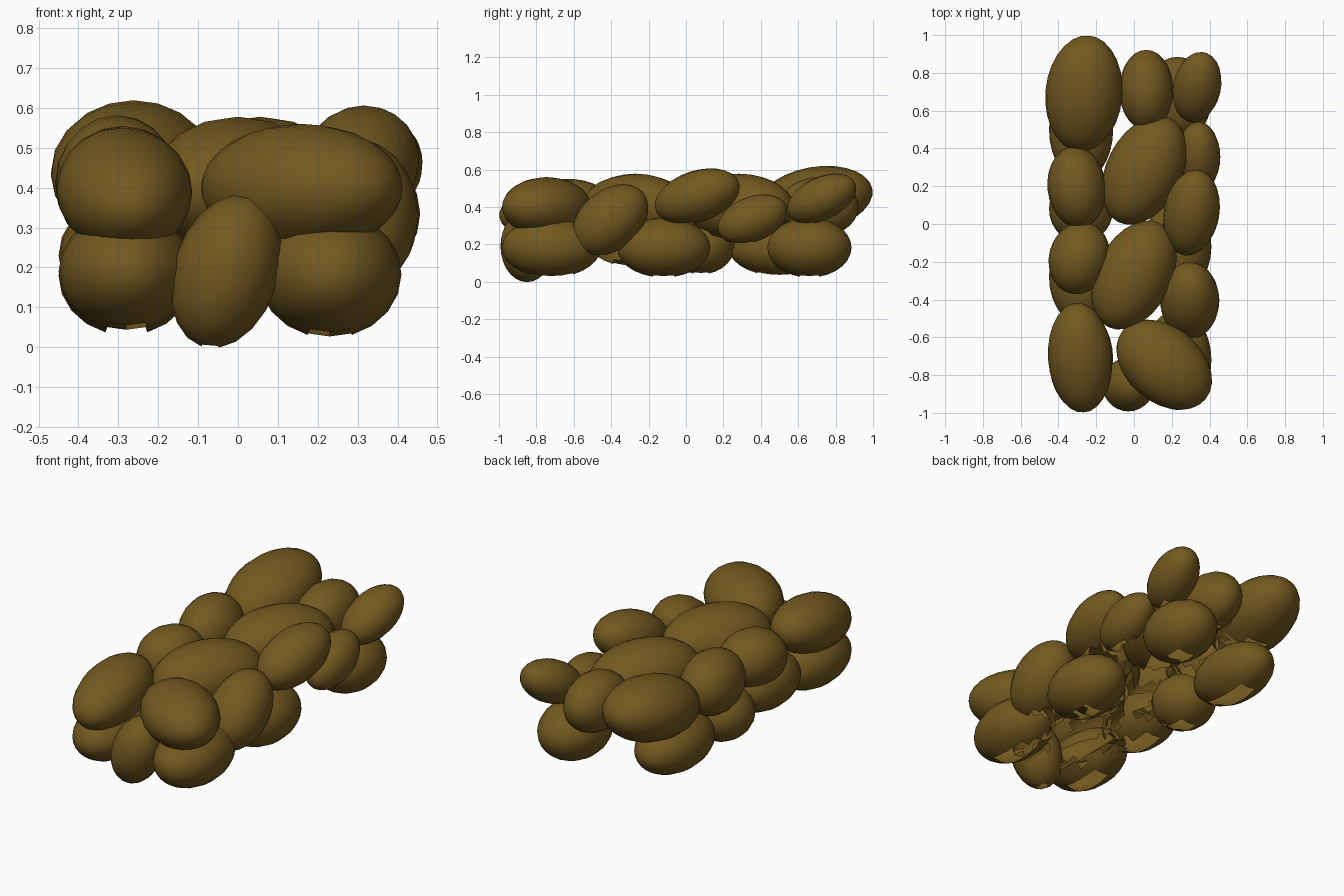
import bpy, bmesh, math
from mathutils import Vector, Matrix, Euler
from mathutils.bvhtree import BVHTree

if "Cube" in bpy.data.objects:
    bpy.data.objects.remove(bpy.data.objects["Cube"])

mat = bpy.data.materials.new("earthy_brown")
mat.diffuse_color = (0.17, 0.1, 0.014, 1)
mat.use_nodes = True
mat.node_tree.nodes["Principled BSDF"].inputs["Base Color"].default_value = mat.diffuse_color
meshes = {}


def lump(name, x, y, z, rx, ry, rz, yaw=0, pitch=0, roll=0):
    """One rounded lump, longest along y before it is tilted."""
    bm = bmesh.new()
    turn = Euler([math.radians(a) for a in (pitch, roll, yaw)]).to_matrix().to_4x4()
    m = Matrix.Translation((x, y, z)) @ turn @ Matrix.Diagonal((rx, ry, rz, 1))
    pole = Matrix.Rotation(math.pi / 2, 4, 'X')
    bmesh.ops.create_uvsphere(bm, u_segments=20, v_segments=14, radius=1, matrix=m @ pole)
    bm.normal_update()
    meshes[name] = bm


# upper layer
lump("upper_back_left", -.265, .69, .442, .204, .312, .172, yaw=-5, pitch=10)
lump("upper_back_middle", .065, .71, .4, .143, .212, .16)
lump("upper_back_right", .333, .725, .445, .127, .2, .115, yaw=-12, pitch=25)
lump("upper_right_back", .342, .355, .335, .115, .195, .12, pitch=22)
lump("upper_right_middle", .305, .06, .457, .147, .237, .137, yaw=-10, pitch=18)
lump("upper_right_front", .295, -.405, .33, .157, .23, .16, pitch=40)
lump("upper_left_back", -.303, .195, .41, .155, .217, .172, yaw=6)
lump("upper_left_front", -.29, -.18, .4, .16, .194, .155, yaw=-15)
lump("upper_front_left", -.285, -.708, .393, .17, .294, .152, yaw=4, pitch=10)
lump("upper_front_right", .16, -.745, .4, .2, .285, .16, yaw=50)
for part, x, y in (("back", .055, .285), ("front", 0, -.27)):
    lump("upper_centre_" + part, x, y, .4, .2, .308, .178, yaw=-27)

# lower layer: an upright lump in front, then a row along each side
lump("lower_front_middle", -.03, -.85, .19, .132, .142, .198, roll=18)
for part, y, length in (("front", -.72, .265), ("middle", -.12, .25), ("back", .66, .225)):
    lump("lower_right_" + part, .23, y, .183, .18, length, .16)
for part, y, z, length in (("front", -.72, .19, .265), ("middle", -.28, .23, .25),
                           ("inner", .08, .19, .18), ("back", .5, .18, .27)):
    lump("lower_left_" + part, -.28, y, z, .17, length, .15)

trees = [BVHTree.FromBMesh(b) for b in meshes.values()]

# sight lines from the sides and above
RAYS = [Vector((math.cos(a) * math.cos(e), math.sin(a) * math.cos(e), math.sin(e)))
        for e in (.1, .45, .9, 1.5)
        for a in [math.tau * i / 20 for i in range(20)]]


def visible(p, n):
    start = p + n * .002
    return any(d.dot(n) > .15 and
               all(t.ray_cast(start, d)[0] is None for t in trees) for d in RAYS)


# keep only the outer shell: hidden and downward faces are left open
for name, bm in meshes.items():
    drop = []
    for f in bm.faces:
        c = f.calc_center_median()
        pts = [c] + [c.lerp(v.co, .8) for v in f.verts]
        if not any(visible(p, f.normal) for p in pts):
            drop.append(f)
    bmesh.ops.delete(bm, geom=drop, context='FACES')
    for f in bm.faces:
        f.smooth = True
    me = bpy.data.meshes.new(name)
    bm.to_mesh(me)
    bm.free()
    me.materials.append(mat)
    bpy.context.collection.objects.link(bpy.data.objects.new(name, me))
